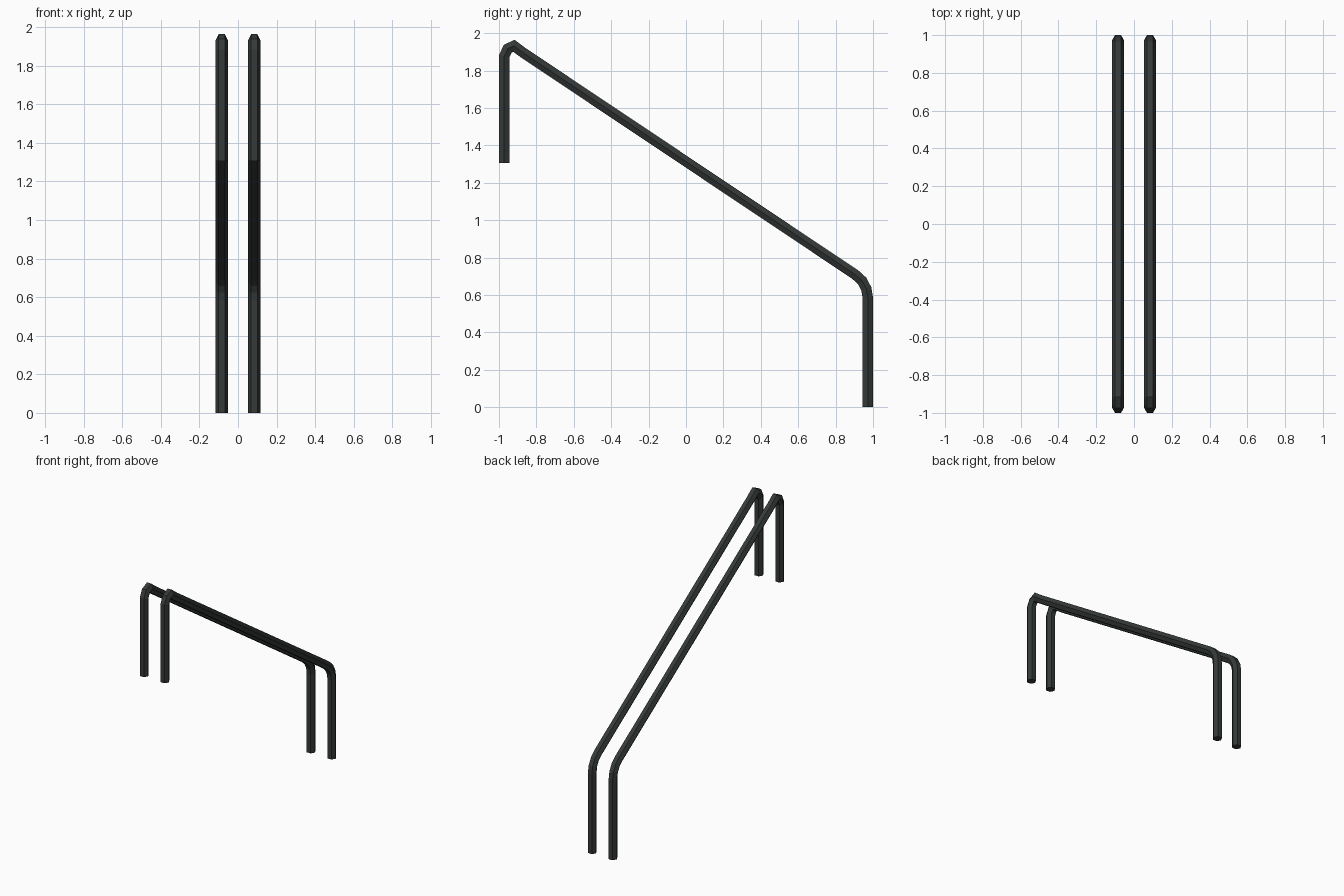
import bpy, bmesh, math
from mathutils import Vector

if "Cube" in bpy.data.objects:
    bpy.data.objects.remove(bpy.data.objects["Cube"])

metal = bpy.data.materials.new("dark grey metal")
metal.diffuse_color = (0.035, 0.042, 0.040, 1)
metal.use_nodes = True
metal.node_tree.nodes["Principled BSDF"].inputs["Base Color"].default_value = metal.diffuse_color

SIDES, RADIUS, SPACING = 6, 0.032, 0.0845

# Handrail centre line (y, z): low post, lower bend, slope, upper bend, high post
path = [(0.972, 0.0), (0.972, 0.585), (0.964, 0.633), (0.941, 0.676), (0.905, 0.709),
        (-0.87, 1.895), (-0.92, 1.932), (-0.953, 1.917), (-0.972, 1.877), (-0.972, 1.305)]


def make_rail(name, x):
    """Sweep a hexagon along the path with mitred joints and capped ends."""
    pts = [Vector((x, y, z)) for y, z in path]
    dirs = [(b - a).normalized() for a, b in zip(pts, pts[1:])]
    side = Vector((1, 0, 0))
    bm = bmesh.new()
    rings = []
    for i, p in enumerate(pts):
        d0, d1 = dirs[max(i - 1, 0)], dirs[min(i, len(dirs) - 1)]
        tangent = (d0 + d1).normalized()
        normal = side.cross(tangent) / tangent.dot(d0)
        ring = []
        for k in range(SIDES):
            a = 2 * math.pi * k / SIDES
            ring.append(bm.verts.new(p + RADIUS * (math.cos(a) * side + math.sin(a) * normal)))
        rings.append(ring)
    for r, s in zip(rings, rings[1:]):
        for k in range(SIDES):
            n = (k + 1) % SIDES
            bm.faces.new((r[k], r[n], s[n], s[k]))
    bm.faces.new(rings[0][::-1])
    bm.faces.new(rings[-1])
    bmesh.ops.recalc_face_normals(bm, faces=bm.faces)
    mesh = bpy.data.meshes.new(name)
    bm.to_mesh(mesh)
    bm.free()
    mesh.materials.append(metal)
    bpy.context.collection.objects.link(bpy.data.objects.new(name, mesh))


# Pair of stair handrails
make_rail("left_handrail", -SPACING)
make_rail("right_handrail", SPACING)
